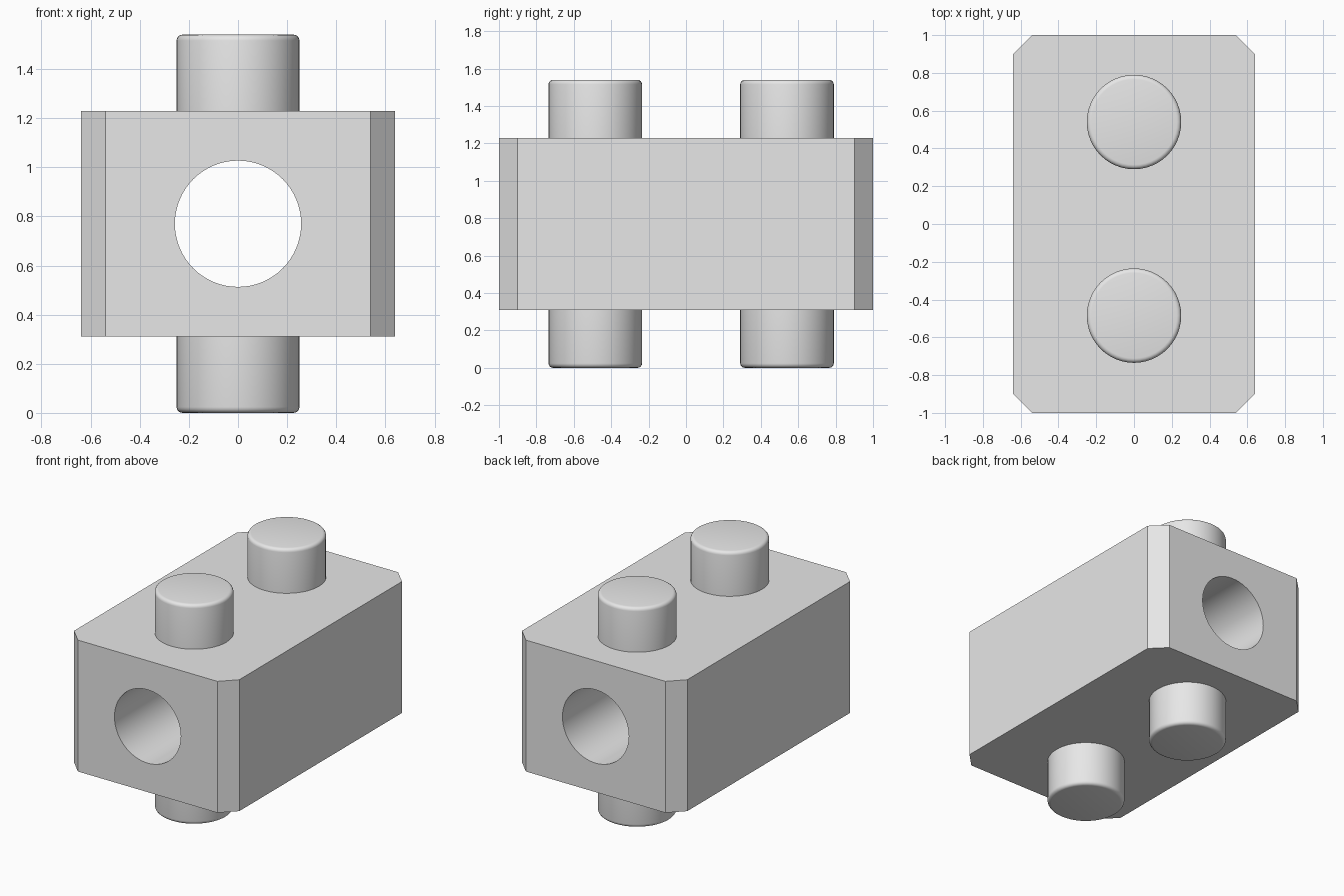
import bpy, bmesh, math
from mathutils import Matrix

cube = bpy.data.objects.get("Cube")
if cube:
    bpy.data.objects.remove(cube, do_unlink=True)

HALF_X, HALF_Y, CHAMFER = 0.64, 1.0, 0.1
BOTTOM, TOP, HEIGHT = 0.31, 1.23, 1.54
MIDDLE = HEIGHT / 2
PEG_RADIUS, HOLE_RADIUS = 0.25, 0.257

grey = bpy.data.materials.new("plain grey")
grey.use_nodes = True
colour = (0.8, 0.8, 0.8, 1)
grey.diffuse_color = colour
grey.node_tree.nodes["Principled BSDF"].inputs["Base Color"].default_value = colour


def make_object(name, bm):
    mesh = bpy.data.meshes.new(name)
    bmesh.ops.recalc_face_normals(bm, faces=bm.faces)
    bm.to_mesh(mesh)
    bm.free()
    mesh.materials.append(grey)
    obj = bpy.data.objects.new(name, mesh)
    bpy.context.collection.objects.link(obj)
    return obj


def smooth(obj):
    bpy.ops.object.select_all(action='DESELECT')
    obj.select_set(True)
    bpy.context.view_layer.objects.active = obj
    bpy.ops.object.shade_smooth_by_angle(angle=math.radians(35))


# Block with chamfered upright corners
bm = bmesh.new()
bmesh.ops.create_cube(bm, size=1)
bmesh.ops.scale(bm, vec=(2 * HALF_X, 2 * HALF_Y, TOP - BOTTOM), verts=bm.verts)
bmesh.ops.translate(bm, vec=(0, 0, MIDDLE), verts=bm.verts)
uprights = [e for e in bm.edges if abs(e.verts[0].co.z - e.verts[1].co.z) > 0.1]
bmesh.ops.bevel(bm, geom=uprights, offset=CHAMFER, segments=1, affect='EDGES')
block = make_object("block", bm)

# Round bore running front to back
bm = bmesh.new()
bmesh.ops.create_cone(bm, cap_ends=True, segments=64, radius1=HOLE_RADIUS,
                      radius2=HOLE_RADIUS, depth=3,
                      matrix=Matrix.Translation((0, 0, MIDDLE))
                      @ Matrix.Rotation(math.pi / 2, 4, 'X'))
cutter = make_object("bore_cutter", bm)
cutter.hide_render = True
bore = block.modifiers.new("bore", 'BOOLEAN')
bore.operation = 'DIFFERENCE'
bore.solver = 'EXACT'
bore.object = cutter
bpy.context.view_layer.objects.active = block
bpy.ops.object.modifier_apply(modifier=bore.name)
bpy.data.objects.remove(cutter, do_unlink=True)
smooth(block)


# Pegs with a rounded outer rim, seated slightly into the block
def make_peg(name, y, side):
    sink = 0.04
    depth = HEIGHT - TOP + sink
    bm = bmesh.new()
    bmesh.ops.create_cone(bm, cap_ends=True, segments=48, radius1=PEG_RADIUS,
                          radius2=PEG_RADIUS, depth=depth)
    rim = [e for e in bm.edges if all(v.co.z * side > 0 for v in e.verts)]
    bmesh.ops.bevel(bm, geom=rim, offset=0.024, segments=4, profile=0.5,
                    affect='EDGES')
    centre = MIDDLE + side * (MIDDLE - depth / 2)
    bmesh.ops.translate(bm, vec=(0, y, centre), verts=bm.verts)
    smooth(make_object(name, bm))


for end, y in (("front", -0.485), ("back", 0.54)):
    for level, side in (("top", 1), ("bottom", -1)):
        make_peg(f"{level}_{end}_peg", y, side)
